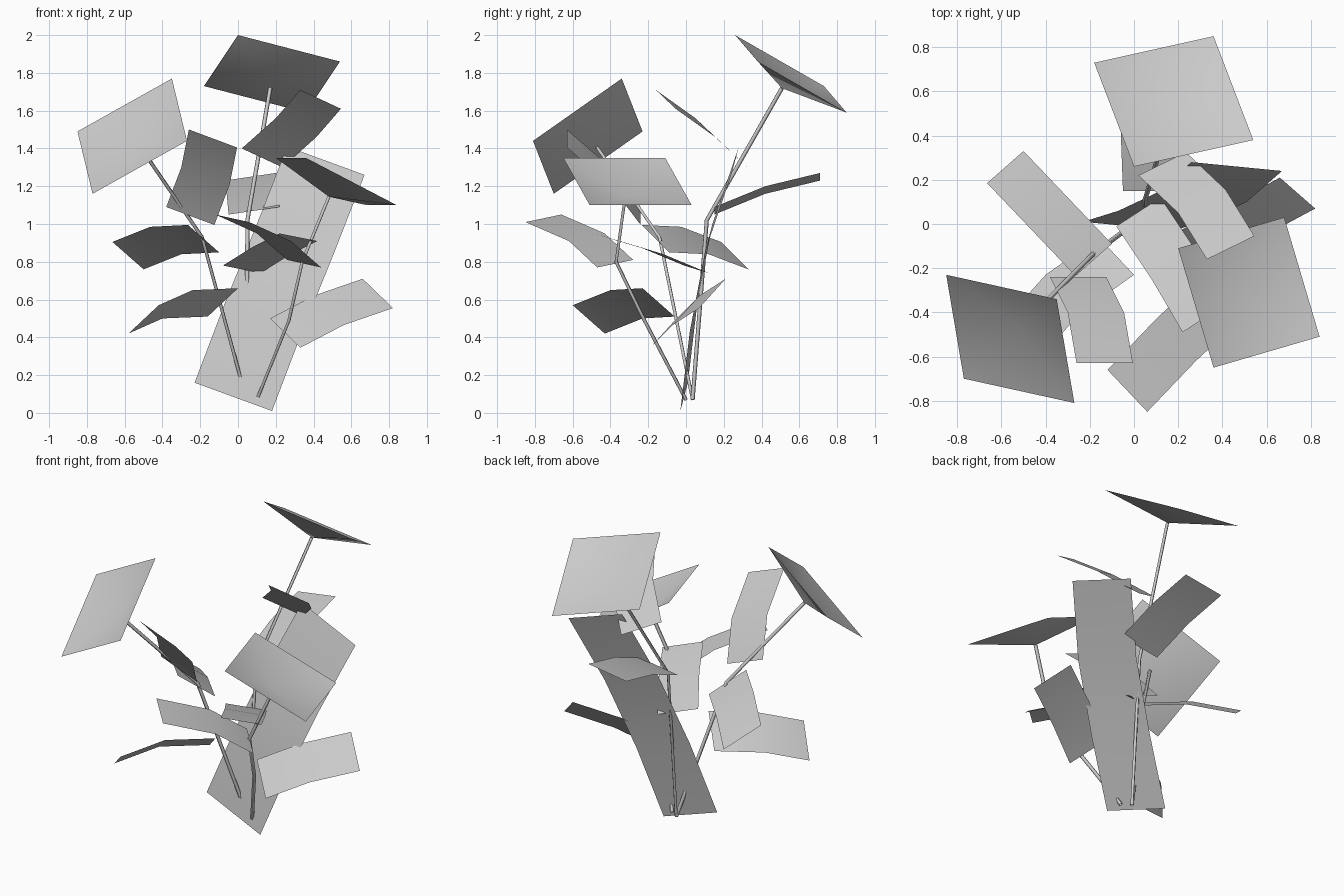
import bpy
from mathutils import Vector

default_cube = bpy.data.objects.get("Cube")
if default_cube:
    bpy.data.objects.remove(default_cube, do_unlink=True)

# Single plain grey for the whole plant
grey = bpy.data.materials.new("plain_grey")
grey.use_nodes = True
grey.diffuse_color = (0.6, 0.6, 0.6, 1)
grey.node_tree.nodes["Principled BSDF"].inputs["Base Color"].default_value = grey.diffuse_color


def finish(obj):
    """Link the object, give it the material and soften its shallow folds."""
    bpy.context.collection.objects.link(obj)
    obj.data.materials.append(grey)
    if obj.type == 'MESH':
        if sum(face.normal.z for face in obj.data.polygons) < 0:
            obj.data.flip_normals()
        bpy.ops.object.select_all(action='DESELECT')
        obj.select_set(True)
        bpy.context.view_layer.objects.active = obj
        bpy.ops.object.shade_smooth_by_angle()
    return obj


def make_mesh(name, verts, faces):
    mesh = bpy.data.meshes.new(name)
    mesh.from_pydata(verts, [], faces)
    mesh.update()
    return finish(bpy.data.objects.new(name, mesh))


def make_leaf(name, edge, width):
    """Bent strip: one long edge swept sideways by the width vector."""
    verts = []
    for point in edge:
        verts += [Vector(point), Vector(point) + Vector(width)]
    faces = [(i, i + 1, i + 3, i + 2) for i in range(0, len(verts) - 2, 2)]
    return make_mesh(name, verts, faces)


def make_flower(name, corner, side_a, side_b, dip=0.09):
    """Shallow four-sided cup; returns the bottom of the cup."""
    corner, side_a, side_b = Vector(corner), Vector(side_a), Vector(side_b)
    normal = side_a.cross(side_b).normalized()
    centre = corner + (side_a + side_b) / 2 - normal * dip
    rim = [corner, corner + side_a, corner + side_a + side_b, corner + side_b]
    faces = [(i, (i + 1) % 4, 4) for i in range(4)]
    make_mesh(name, rim + [centre], faces)
    return centre


def make_stem(name, points, radius=0.011):
    """Thin square tube along a bent path."""
    curve = bpy.data.curves.new(name, 'CURVE')
    curve.dimensions = '3D'
    curve.bevel_depth = radius
    curve.bevel_resolution = 0
    spline = curve.splines.new('POLY')
    spline.points.add(len(points) - 1)
    for target, point in zip(spline.points, points):
        target.co = (*point, 1)
    return finish(bpy.data.objects.new(name, curve))


# Leaves: name -> (long edge from base to tip, width vector)
leaves = {
    "left_back_leaf": ([(-.1, -.09, .85), (-.3, .12, .84), (-.5, .33, .76)], (-.165, -.145, .145)),
    "left_low_leaf": ([(-.16, -.06, .51), (-.4, -.23, .5), (-.58, -.43, .42)], (.16, -.17, .15)),
    "front_high_leaf": ([(-.38, -.24, 1.09), (-.3, -.4, 1.3), (-.26, -.63, 1.5)], (.255, 0, -.095)),
    "top_leaf": ([(.02, .22, 1.4), (.2, .05, 1.56), (.33, -.16, 1.71)], (.215, .105, -.1)),
    "front_leaf": ([(.26, -.28, .81), (.1, -.43, .95), (-.12, -.66, 1.05)], (.18, -.19, -.04)),
    "middle_leaf": ([(-.08, -.01, .78), (.08, -.25, .88), (.22, -.49, .95)], (.2, .13, -.04)),
    "right_low_leaf": ([(.17, -.05, .5), (.4, .07, .62), (.66, .21, .71)], (.16, -.14, -.155)),
    "back_leaf": ([(-.05, .15, 1.05), (-.06, .42, 1.16), (-.07, .71, 1.23)], (.27, 0, .04)),
    "tall_back_leaf": ([(-.23, .01, .16), (-.07, .06, .58), (.1, .14, 1), (.26, .28, 1.41)],
                       (.41, -.04, -.15)),
}
for leaf_name, (edge, width) in leaves.items():
    make_leaf(leaf_name, edge, width)

# Flowers, each carried by a stem that ends at the bottom of its cup
back_cup = make_flower("back_flower", (0, .26, 2), (.54, .12, -.14), (-.18, .47, -.27))
left_cup = make_flower("left_flower", (-.85, -.23, 1.49), (.08, -.47, -.33), (.5, -.11, .28))
right_cup = make_flower("right_flower", (.2, -.11, 1.35), (.16, -.54, 0), (.48, .14, -.25))

root = (.045, .035, .07)
make_stem("back_stem", [root, (.05, .11, 1.02), back_cup])
make_stem("left_stem", [root, (-.19, -.14, .93), left_cup])
make_stem("right_stem", [(.1, 0, .07), (.27, -.22, .49), (.34, -.37, .8), right_cup])
